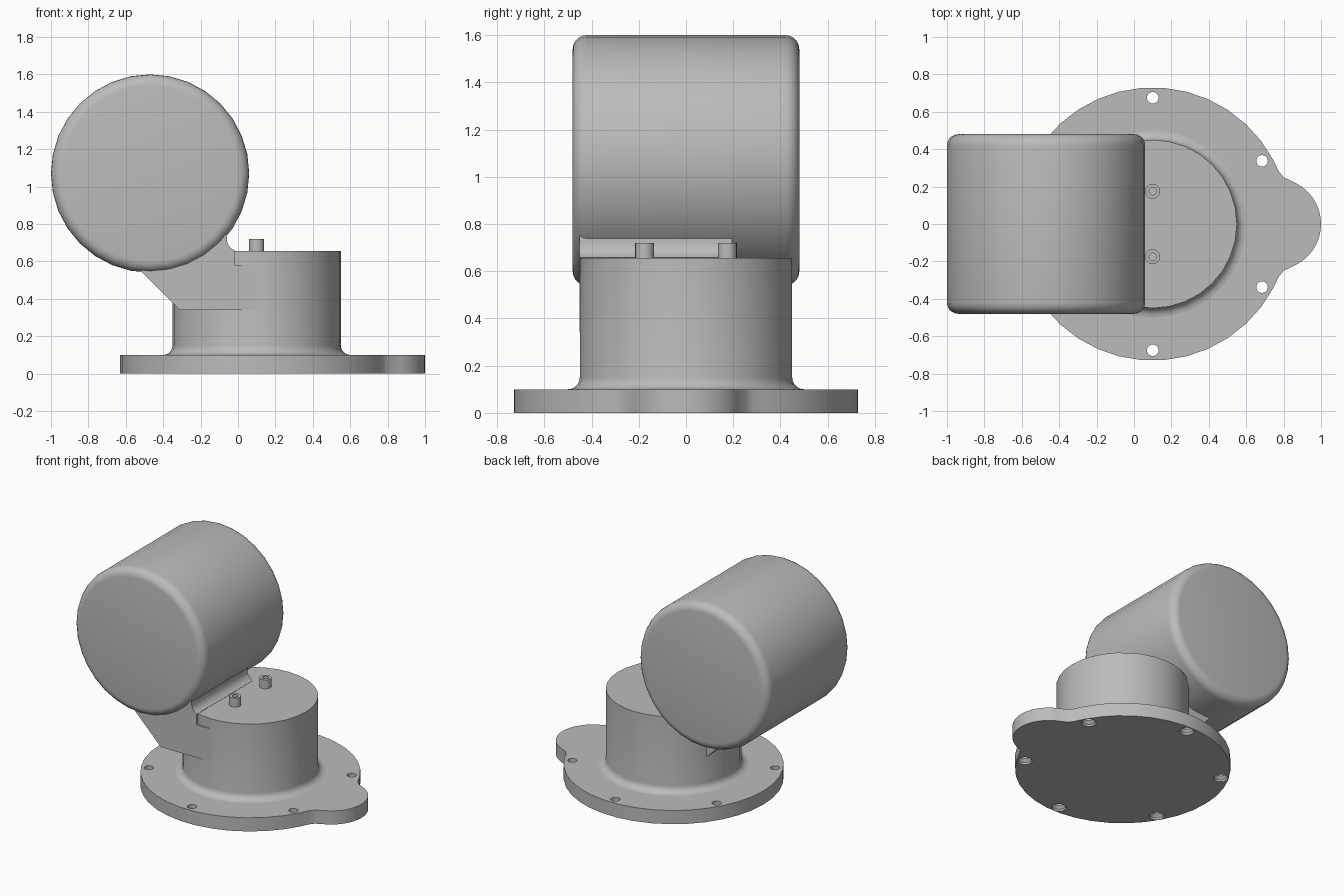
import bpy, bmesh, math
from mathutils import Matrix, Vector

old = bpy.data.objects.get("Cube")
if old:
    bpy.data.objects.remove(old, do_unlink=True)

GREY = (0.5, 0.5, 0.5, 1)
metal = bpy.data.materials.new("plain grey")
metal.use_nodes = True
metal.diffuse_color = GREY
metal.node_tree.nodes["Principled BSDF"].inputs["Base Color"].default_value = GREY

BASE_X = 0.1      # axis of the flange and boss
FLANGE_TOP = 0.1


def finish(name, bm):
    bmesh.ops.recalc_face_normals(bm, faces=bm.faces)
    mesh = bpy.data.meshes.new(name)
    bm.to_mesh(mesh)
    bm.free()
    mesh.materials.append(metal)
    obj = bpy.data.objects.new(name, mesh)
    bpy.context.collection.objects.link(obj)
    return obj


def smooth(obj):
    bpy.ops.object.select_all(action='DESELECT')
    bpy.context.view_layer.objects.active = obj
    obj.select_set(True)
    bpy.ops.object.shade_smooth_by_angle(angle=math.radians(32))


def lathe(name, profile, matrix, steps=32):
    """Revolve (radius, height) points round z, then place the result."""
    bm = bmesh.new()
    verts = [bm.verts.new((r, 0, h)) for r, h in profile]
    edges = [bm.edges.new(pair) for pair in zip(verts, verts[1:])]
    bmesh.ops.spin(bm, geom=verts + edges, cent=(0, 0, 0), axis=(0, 0, 1),
                   angle=math.tau, steps=steps, use_duplicate=False)
    bmesh.ops.remove_doubles(bm, verts=bm.verts, dist=1e-4)
    bmesh.ops.transform(bm, matrix=matrix, verts=bm.verts)
    return finish(name, bm)


def prism(name, points, depth):
    """Extrude a closed outline of 3D points along depth."""
    bm = bmesh.new()
    face = bm.faces.new([bm.verts.new(p) for p in points])
    new = bmesh.ops.extrude_face_region(bm, geom=[face])["geom"]
    bmesh.ops.translate(bm, vec=depth,
                        verts=[v for v in new if isinstance(v, bmesh.types.BMVert)])
    return finish(name, bm)


def arc(cx, cy, r, start, end, count):
    angles = [math.radians(start + (end - start) * i / count) for i in range(count + 1)]
    return [(cx + r * math.cos(a), cy + r * math.sin(a)) for a in angles]


# Flange with a rounded lug
outline = arc(BASE_X, 0, 0.73, 28, 332, 32)
outline += [(0.772, -0.285), (0.80, -0.25)]
outline += arc(0.755, 0, 0.245, -62, 62, 14)
outline += [(0.80, 0.25), (0.772, 0.285)]
flange = prism("flange", [(x, y, 0) for x, y in outline], (0, 0, FLANGE_TOP))

# Six bolt holes, countersunk from below
for x, y in arc(BASE_X, 0, 0.675, 30, 330, 5):
    cutter = lathe("hole_cutter", [(0, -0.02), (0.05, -0.02), (0.05, 0.015),
                                   (0.031, 0.035), (0.031, 0.15), (0, 0.15)],
                   Matrix.Translation((x, y, 0)), 20)
    cutter.hide_render = True
    cut = flange.modifiers.new("bolt hole", 'BOOLEAN')
    cut.object = cutter
    cut.solver = 'EXACT'
    bpy.context.view_layer.objects.active = flange
    bpy.ops.object.modifier_apply(modifier=cut.name)
    bpy.data.objects.remove(cutter, do_unlink=True)
smooth(flange)

# Boss with a fillet at its foot
foot = arc(0.50, 0.15, 0.05, 270, 180, 5)
smooth(lathe("boss", [(0, 0.05), (0.50, 0.05)] + foot + [(0.45, 0.655), (0, 0.655)],
             Matrix.Translation((BASE_X, 0, 0))))

# Two hollow pins on the boss
for side, y in (("right", -0.175), ("left", 0.175)):
    smooth(lathe(side + "_pin", [(0.04, 0.64), (0.04, 0.72), (0.02, 0.72),
                                 (0.02, 0.66), (0, 0.66)],
                 Matrix.Translation((BASE_X, y, 0)), 20))

# Drum lying along y, with rounded rims
HALF, RADIUS, RIM = 0.48, 0.53, 0.06
profile = [(0, -HALF)]
profile += arc(RADIUS - RIM, -HALF + RIM, RIM, -90, 0, 5)
profile += arc(RADIUS - RIM, HALF - RIM, RIM, 0, 90, 5)
profile += [(0, HALF)]
smooth(lathe("drum", profile, Matrix.Translation((-0.47, 0, 1.07))
             @ Matrix.Rotation(math.pi / 2, 4, 'X')))

# Bracket joining the drum to the boss, stepped beside the boss
side = [(-0.31, 0.34), (BASE_X, 0.34), (BASE_X, 0.58), (-0.02, 0.58), (-0.02, 0.655)]
side += arc(0.005, 0.72, 0.065, 250, 180, 5)
side += [(-0.06, 0.75), (-0.2, 0.8), (-0.52, 0.7), (-0.52, 0.55)]
smooth(prism("bracket", [(x, -0.45, z) for x, z in side], Vector((0, 0.645, 0))))
